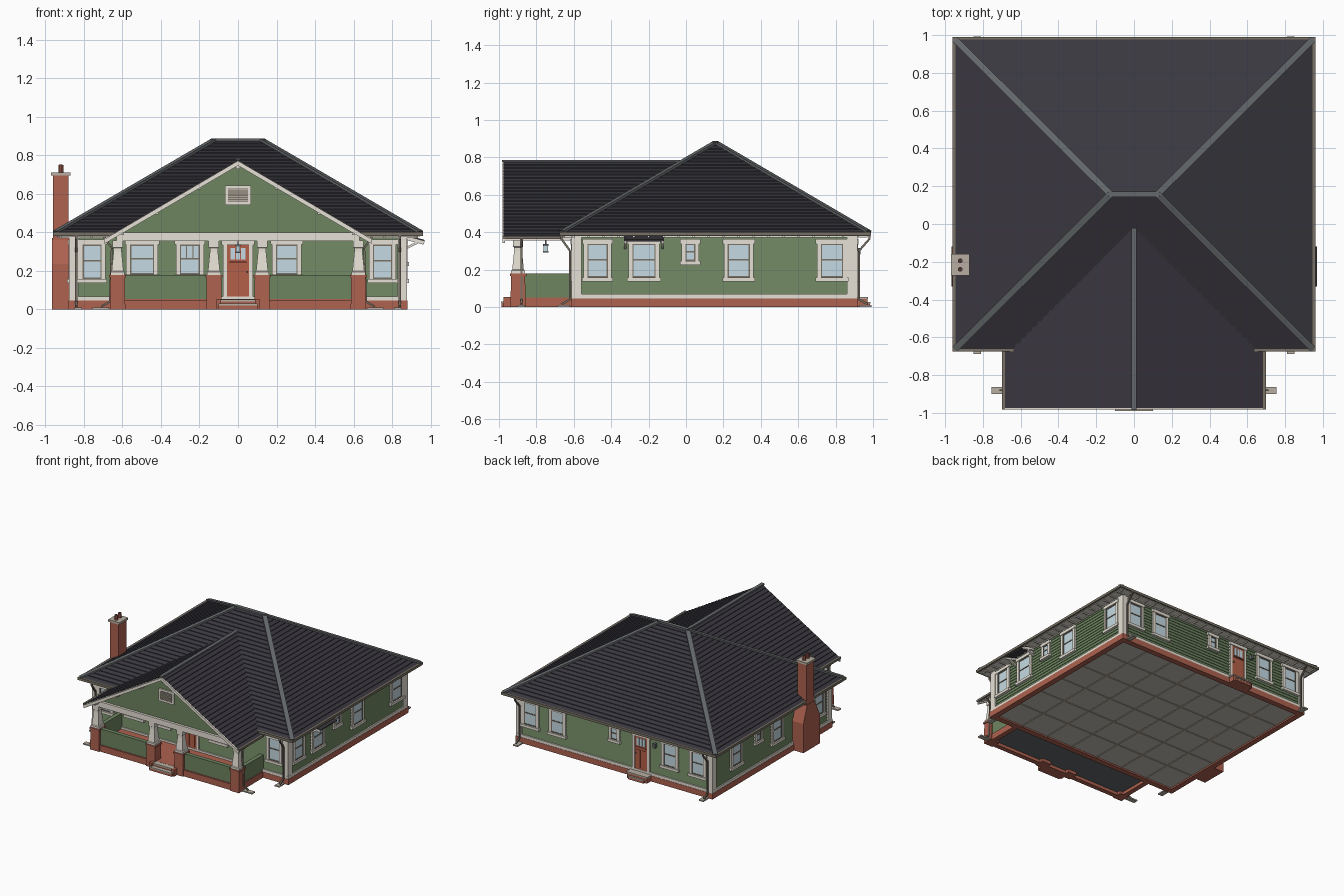
import bpy, bmesh, math
from mathutils import Vector

if "Cube" in bpy.data.objects:
    bpy.data.objects.remove(bpy.data.objects["Cube"])

COLORS = {
    "cream_trim": (0.80, 0.755, 0.67), "green_siding": (0.155, 0.232, 0.118),
    "red_brick": (0.42, 0.122, 0.08), "red_door": (0.46, 0.115, 0.065),
    "dark_shingle": (0.042, 0.039, 0.049), "grey_cap": (0.13, 0.14, 0.145),
    "pale_glass": (0.56, 0.70, 0.77), "light_concrete": (0.48, 0.43, 0.36),
    "brown_metal": (0.19, 0.165, 0.13), "slab_grey": (0.55, 0.525, 0.485)}
MATS = {}
for n, c in COLORS.items():
    MATS[n] = bpy.data.materials.new(n)
    MATS[n].diffuse_color = (*c, 1)
CREAM, GREEN, BRICK, DOOR, ROOF, CAP, GLASS, STONE, METAL, SLAB = COLORS
parts = {}


def mesh(name, mat):
    if name not in parts:
        parts[name] = (bmesh.new(), mat)
    return parts[name][0]


def skin(name, mat, rows, closed=True):
    """Join successive rows of points; closed rows also get end caps."""
    bm = mesh(name, mat)
    vs = [[bm.verts.new(p) for p in r] for r in rows]
    n = len(rows[0])
    for a, b in zip(vs, vs[1:]):
        for i in range(n if closed else n - 1):
            j = (i + 1) % n
            bm.faces.new((a[i], a[j], b[j], b[i]))
    if closed:
        bm.faces.new(vs[0][::-1])
        bm.faces.new(vs[-1])


def rect(x0, x1, y0, y1, z):
    return [(x0, y0, z), (x1, y0, z), (x1, y1, z), (x0, y1, z)]


def box(name, mat, x0, x1, y0, y1, z0, z1):
    skin(name, mat, [rect(x0, x1, y0, y1, z0), rect(x0, x1, y0, y1, z1)])


def beam(name, mat, p, q, w, h):
    p, q = Vector(p), Vector(q)
    d = (q - p).normalized()
    s = d.cross(Vector((0, 0, 1)))
    s = (s.normalized() if s.length > 1e-4 else Vector((1, 0, 0))) * w / 2
    u = s.normalized().cross(d) * h / 2
    skin(name, mat, [[c - s - u, c + s - u, c + s + u, c - s + u] for c in (p, q)])


def ring(name, mat, x0, x1, y0, y1, z0, z1, t):
    box(name, mat, x0, x1, y0, y0 + t, z0, z1)
    box(name, mat, x0, x1, y1 - t, y1, z0, z1)
    box(name, mat, x0, x0 + t, y0 + t, y1 - t, z0, z1)
    box(name, mat, x1 - t, x1, y0 + t, y1 - t, z0, z1)


def prism_y(name, mat, profile, y0, y1):
    skin(name, mat, [[(x, y, z) for x, z in profile] for y in (y0, y1)])


# Foundation, slab and underside joints
ring("foundation", BRICK, -.88, .88, -.615, .92, 0, .046, .045)
box("floor_slab", SLAB, -.84, .84, -.575, .88, .012, .045)
for i in range(1, 7):
    x = -.84 + 1.68 * i / 7
    box("slab_joints", STONE, x - .007, x + .007, -.57, .87, .008, .0125)
for i in range(1, 6):
    y = -.575 + 1.455 * i / 6
    box("slab_joints", STONE, -.83, .83, y - .007, y + .007, .008, .0125)

# Lapped siding, base board, frieze and corner boards
rows = []
for i in range(14):
    for z, o in ((i, .004), (i + 1, 0)):
        rows.append(rect(-.864 - o, .864 + o, -.599 - o, .904 + o, .044 + .0241 * z))
skin("house_walls", GREEN, rows)
ring("base_board", CREAM, -.878, .878, -.613, .918, .046, .068, .02)
ring("frieze_board", CREAM, -.874, .874, -.609, .914, .372, .385, .02)
for sx in (-1, 1):
    for y0, y1 in ((-.612, -.558), (.862, .917)):
        x0, x1 = sorted((sx * .828, sx * .877))
        box("corner_boards", CREAM, x0, x1, y0, y1, .068, .378)

# Soffit, rafter tails and gutters of the main roof
box("soffit", CREAM, -.945, .945, -.66, .98, .379, .389)
for i in range(24):
    x = -.92 + .08 * i
    for y0, y1 in ((-.65, -.61), (.915, .97)):
        box("rafter_tails", CREAM, x - .006, x + .006, y0, y1, .372, .38)
for i in range(20):
    y = -.6 + .08 * i
    for x0, x1 in ((-.935, -.87), (.87, .935)):
        box("rafter_tails", CREAM, x0, x1, y - .006, y + .006, .372, .38)
ring("gutters", METAL, -.96, .96, -.676, .99, .382, .402, .02)

# Hipped main roof in shingle courses
N = 28
rows = []
for i in range(N):
    for t, lift in ((i / N, .005), ((i + 1) / N, 0)):
        hx, hy = .945 - .815 * t, .817 * (1 - t) + .002
        rows.append(rect(-hx, hx, .158 - hy, .158 + hy, .397 + .48 * t + lift))
skin("main_roof", ROOF, rows)
for sx in (-1, 1):
    for y in (-.663, .978):
        beam("hip_caps", CAP, (sx * .948, y, .402), (sx * .125, .158, .881), .035, .012)
beam("ridge_cap", CAP, (-.135, .158, .881), (.135, .158, .881), .03, .014)

# Porch gable roof in courses, running back into the main roof
K, TOP = .587, .775
M = 23
side = []
for i in range(M):
    for t, lift in ((i / M, .005), ((i + 1) / M, 0)):
        x = .688 * (1 - t)
        z = TOP - K * x
        back = -.64 + max(0, z - .395) / .585
        side.append((x, back, z + lift))
rows = [[(-x, -.975, z), (-x, b, z)] for x, b, z in side]
rows += [[(x, -.975, z), (x, b, z)] for x, b, z in side[-2::-1]]
skin("porch_roof", ROOF, rows, closed=False)


def chevron(name, mat, half, top, t, y0, y1):
    e = top - K * half
    prism_y(name, mat, [(-half, e), (0, top), (half, e), (half, e - t), (0, top - t), (-half, e - t)], y0, y1)


chevron("porch_roof_deck", CREAM, .686, TOP - .002, .014, -.97, -.61)
chevron("rake_boards", CREAM, .692, TOP - .003, .025, -.982, -.968)
beam("porch_ridge_cap", CAP, (0, -.984, .781), (0, -.02, .781), .028, .012)
for s in (-1, 1):
    x0, x1 = sorted((s * .684, s * .699))
    box("porch_gutters", METAL, x0, x1, -.982, -.665, .362, .379)
    for x in (.2, .42, .6):
        z = TOP - K * x - .03
        box("gable_outlookers", CREAM, s * x - .008, s * x + .008, -.97, -.89, z - .006, z + .01)
box("gable_outlookers", CREAM, -.01, .01, -.97, -.89, .728, .755)

# Gable wall with louvred vent
prism_y("gable_wall", GREEN, [(-.625, .395), (.625, .395), (0, .762)], -.905, -.885)
box("gable_vent_frame", CREAM, -.068, .068, -.915, -.9, .543, .643)
box("gable_vent", METAL, -.052, .052, -.918, -.91, .558, .628)
for i in range(6):
    z = .561 + i * .0115
    box("vent_slats", STONE, -.052, .052, -.922, -.915, z, z + .006)

# Porch beams and ceiling
box("porch_beam", CREAM, -.632, .632, -.925, -.87, .355, .4)
for s in (-1, 1):
    x0, x1 = sorted((s * .595, s * .632))
    box("porch_beam", CREAM, x0, x1, -.87, -.6, .36, .39)
box("porch_ceiling", CREAM, -.6, .6, -.89, -.6, .392, .4)

# Porch base, floor and half walls
box("porch_underside", CAP, -.63, .63, -.91, -.61, .025, .042)
box("porch_floor", BRICK, -.645, .645, -.92, -.61, .042, .053)
for x0, x1, y0, y1 in ((-.655, .655, -.928, -.89), (-.655, -.615, -.89, -.615), (.615, .655, -.89, -.615)):
    box("porch_base", BRICK, x0, x1, y0, y1, 0, .05)
for s in (-1, 1):
    x0, x1 = sorted((s * .615, s * .648))
    box("porch_half_walls", GREEN, x0, x1, -.89, -.6, .05, .178)
    x0, x1 = sorted((s * .15, s * .6))
    box("porch_half_walls", GREEN, x0, x1, -.918, -.885, .05, .178)


# Brick piers with tapered columns
def block(name, mat, x, y, levels):
    skin(name, mat, [rect(x - h, x + h, y - h, y + h, z) for h, z in levels])


for x in (-.625, -.125, .125, .625):
    block("porch_piers", BRICK, x, -.898, [(.04, 0), (.038, .165), (.044, .166), (.044, .18)])
    block("porch_columns", CREAM, x, -.898,
          [(.037, .18), (.037, .195), (.031, .2), (.021, .3), (.021, .318), (.027, .322), (.027, .357)])

# Front and back steps: brick risers with pale treads
for w, y0, z in ((.1, -.99, .02), (.088, -.962, .042)):
    box("step_risers", BRICK, -w, w, y0 + .004, -.915, 0, z)
    box("front_treads", STONE, -w, w, y0, -.92, z, z + .01)
for s in (-1, 1):
    x0, x1 = sorted((s * .088, s * .112))
    box("step_cheeks", BRICK, x0, x1, -.975, -.92, 0, .054)
box("back_step_base", BRICK, -.33, -.15, .91, .97, 0, .042)
box("back_treads", STONE, -.335, -.145, .91, .973, .042, .052)
box("back_step_base", BRICK, -.31, -.17, .97, .984, 0, .018)
box("back_treads", STONE, -.312, -.168, .97, .986, .018, .026)


def wall_box(side, name, mat, u0, u1, d0, d1, z0, z1):
    """Box on a wall: u along the wall, d outward from the siding."""
    if side == "front":
        box(name, mat, u0, u1, -.6 - d1, -.6 - d0, z0, z1)
    elif side == "back":
        box(name, mat, u0, u1, .905 + d0, .905 + d1, z0, z1)
    elif side == "right":
        box(name, mat, .865 + d0, .865 + d1, u0, u1, z0, z1)
    else:
        box(name, mat, -.865 - d1, -.865 - d0, u0, u1, z0, z1)


def casing(side, u, w, z0, z1):
    a, b = u - w / 2, u + w / 2
    for p, q in ((a, a + .021), (b - .021, b)):
        wall_box(side, "window_casings", CREAM, p, q, 0, .014, z0, z1)
    wall_box(side, "window_casings", CREAM, a - .007, b + .007, 0, .018, z1 - .025, z1)


def window(side, u, w, z0=.142, z1=.362, panes=1):
    casing(side, u, w, z0, z1)
    a, b = u - w / 2 + .021, u + w / 2 - .021
    lo, hi, mid = z0 + .016, z1 - .025, (z0 + z1) / 2
    wall_box(side, "window_sills", CREAM, a - .029, b + .029, 0, .022, z0 - .005, lo)
    wall_box(side, "window_glass", GLASS, a, b, 0, .007, lo, hi)
    for p, q, r, s in ((a, b, mid - .004, mid + .004), (a, b, lo, lo + .007), (a, b, hi - .007, hi),
                       (a, a + .006, lo, hi), (b - .006, b, lo, hi)):
        wall_box(side, "window_sashes", METAL, p, q, 0, .011, r, s)
    for i in range(1, panes):
        c = a + (b - a) * i / panes
        wall_box(side, "window_sashes", METAL, c - .003, c + .003, 0, .011, mid, hi)


def door(side, u):
    casing(side, u, .156, .052, .36)
    wall_box(side, "doors", DOOR, u - .057, u + .057, 0, .01, .052, .335)
    for i in (-1, 0, 1):
        wall_box(side, "door_glass", GLASS, u + i * .027 - .011, u + i * .027 + .011, .006, .013, .258, .32)
    wall_box(side, "door_shelf", DOOR, u - .045, u + .045, 0, .018, .242, .25)
    for i in (-1, 1):
        wall_box(side, "door_panels", DOOR, u + i * .024 - .017, u + i * .024 + .017, 0, .014, .08, .225)
    wall_box(side, "door_knobs", METAL, u + .043, u + .051, 0, .022, .19, .2)


# Windows and doors of each wall
for u, w, z0, n in ((-.757, .14, .142, 1), (.75, .14, .142, 1), (-.498, .165, .165, 1),
                    (-.25, .145, .165, 3), (.253, .155, .165, 1)):
    window("front", u, w, z0, panes=n)
for u, w in ((-.472, .15), (-.225, .165), (.282, .16), (.78, .16)):
    window("right", u, w)
window("right", .023, .095, .23)
for u in (.75, .51, -.495, -.745):
    window("back", u, .15)
window("back", 0, .095, .23)
for u, w, z0 in ((.6, .15, .142), (.32, .095, .23), (.08, .15, .142), (-.45, .15, .142)):
    window("left", u, w, z0)
door("front", 0)
door("back", -.24)

# Small awning over a side window
beam("awning", ROOF, (.86, -.225, .386), (.968, -.225, .356), .21, .01)
for y in (-.325, -.125):
    beam("awning_brackets", CREAM, (.865, y, .372), (.966, y, .345), .014, .018)
    beam("awning_brackets", CREAM, (.868, y, .315), (.93, y, .347), .012, .012)

# Chimney with tapered shoulders, cap and flue pots
skin("chimney", BRICK, [rect(-.965, -.86, a, b, z) for a, b, z in
     ((-.33, -.12, 0), (-.33, -.12, .235), (-.268, -.165, .36), (-.268, -.165, .37))])
box("chimney_stack", BRICK, -.96, -.88, -.265, -.168, .36, .7)
box("chimney_cap", STONE, -.97, -.87, -.272, -.16, .695, .712)
for y in (-.24, -.195):
    pts = [(math.cos(k * math.pi / 5), math.sin(k * math.pi / 5)) for k in range(10)]
    for n, m, r, z1 in (("flue_pots", BRICK, .013, .75), ("flue_openings", ROOF, .009, .752)):
        skin(n, m, [[(-.92 + r * c, y + r * s, z) for c, s in pts] for z in (.71, z1)])

# Downspouts and splash blocks
for s in (-1, 1):
    for g, w, f in ((-.667, -.62, -1), (.982, .925, 1)):
        path = [(s * .84, g, .385), (s * .84, g, .365), (s * .84, w, .3), (s * .84, w, .04), (s * .84, w + f * .045, .015)]
        for p, q in zip(path, path[1:]):
            beam("downspouts", METAL, p, q, .011, .011)
        y0, y1 = sorted((w, w + f * .068))
        box("splash_blocks", STONE, s * .83 - .02, s * .83 + .02, y0, y1, 0, .01)
    path = [(s * .69, -.88, .365), (s * .655, -.88, .32), (s * .665, -.88, .04), (s * .71, -.88, .015)]
    for p, q in zip(path, path[1:]):
        beam("downspouts", METAL, p, q, .01, .01)
    x0, x1 = sorted((s * .67, s * .755))
    box("splash_blocks", STONE, x0, x1, -.9, -.862, 0, .01)

# Lanterns
for z0, z1 in ((.292, .3), (.326, .337)):
    box("porch_lantern", CAP, -.014, .014, -.764, -.736, z0, z1)
box("porch_lantern", CAP, -.003, .003, -.753, -.747, .337, .395)
box("lantern_glass", GLASS, -.011, .011, -.761, -.739, .3, .326)
box("back_lantern", CAP, -.375, -.355, .905, .932, .28, .315)

for name, (bm, mat) in parts.items():
    bmesh.ops.recalc_face_normals(bm, faces=bm.faces)
    me = bpy.data.meshes.new(name)
    bm.to_mesh(me)
    bm.free()
    me.materials.append(MATS[mat])
    bpy.context.collection.objects.link(bpy.data.objects.new(name, me))

for m in bpy.data.materials:
    if m.users and not m.is_grease_pencil:
        m.use_nodes = True
        m.node_tree.nodes["Principled BSDF"].inputs["Base Color"].default_value = m.diffuse_color
